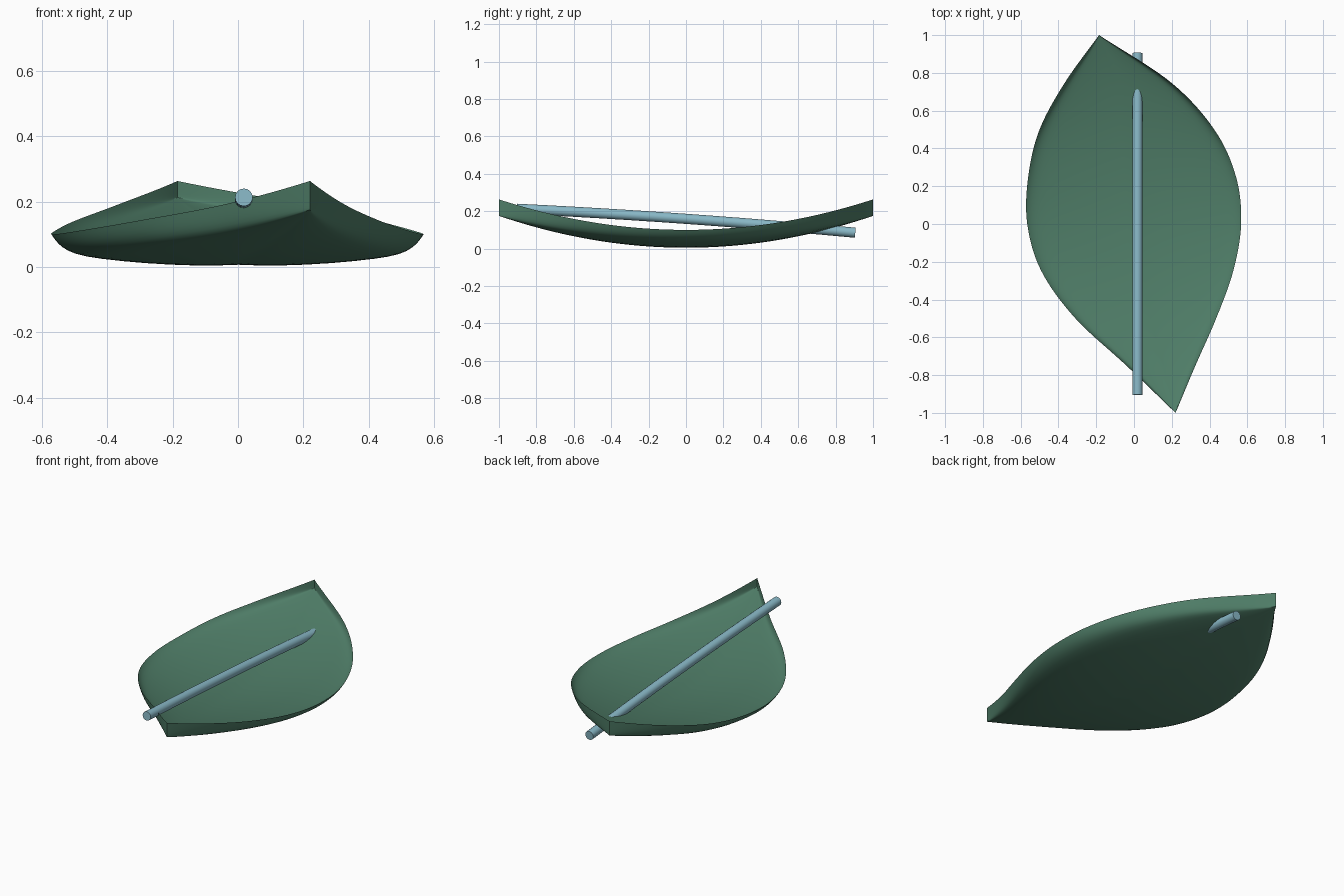
import bpy, bmesh

if "Cube" in bpy.data.objects:
    bpy.data.objects.remove(bpy.data.objects["Cube"])

# Outline half-curves: x at y = -1, -0.75 ... 1
LEFT = [.22, -.04, -.31, -.49, -.565, -.56, -.50, -.365, -.185]
RIGHT = [.22, .325, .435, .525, .567, .54, .425, .195, -.185]


def edge_x(table, y):
    # Catmull-Rom through the evenly spaced stations
    t = (y + 1) * 4
    i = min(int(t), 7)
    f = t - i
    ext = [2 * table[0] - table[1]] + table + [2 * table[-1] - table[-2]]
    a, b, c, d = ext[i:i + 4]
    return b + .5 * f * (c - a + f * (2*a - 5*b + 4*c - d + f * (3*(b - c) + d - a)))


def material(name, rgb):
    m = bpy.data.materials.new(name)
    m.diffuse_color = (*rgb, 1)
    m.use_nodes = True
    m.node_tree.nodes["Principled BSDF"].inputs["Base Color"].default_value = m.diffuse_color
    return m


def height(u, y, lift):
    # Bowed floor that turns up steeply into a thin rim
    floor = .175*y*y + .046*u*u*(1 - y*y) + .007*(1 - abs(u))**4*(1 - y*y) + lift
    rim = .1 + .163*y*y
    return floor + (rim - floor) * abs(u)**(24 if lift else 18)


# Leaf-shaped dish: outer and inner skins meeting at the rim
bm = bmesh.new()
half = [0, .07, .15, .25, .37, .5, .62, .73, .81, .87, .91, .94, .96, .975, .988, 1]
us = [-u for u in reversed(half[1:])] + half
N = 80
for lift in (0, .037):
    rows = []
    for j in range(N + 1):
        y = -1 + 2 * j / N
        xl, xr = edge_x(LEFT, y), edge_x(RIGHT, y)
        rows.append([bm.verts.new(((xl + xr)/2 + u*(xr - xl)/2, y, height(u, y, lift)))
                     for u in us])
    for r0, r1 in zip(rows, rows[1:]):
        for k in range(len(us) - 1):
            q = [r0[k], r0[k+1], r1[k+1], r1[k]]
            bm.faces.new(q if lift else q[::-1])
bmesh.ops.remove_doubles(bm, verts=bm.verts, dist=1e-5)
me = bpy.data.meshes.new("leaf_dish")
bm.to_mesh(me)
bm.free()
dish = bpy.data.objects.new("leaf_dish", me)
bpy.context.collection.objects.link(dish)
me.materials.append(material("green", (.08, .21, .14)))
bpy.context.view_layer.objects.active = dish
dish.select_set(True)
bpy.ops.object.shade_smooth_by_angle(angle=.7)

# Slightly arched round stem running through the dish
cu = bpy.data.curves.new("stem", 'CURVE')
cu.dimensions = '3D'
cu.bevel_depth = .027
cu.bevel_resolution = 6
cu.use_fill_caps = True
sp = cu.splines.new('POLY')
sp.points.add(12)
for i, p in enumerate(sp.points):
    t = i / 6 - 1
    p.co = (.018, .905 * t, .149 - .064*t + .01*(1 - t*t), 1)
    p.radius = 1
sp.use_smooth = True
stem = bpy.data.objects.new("stem", cu)
bpy.context.collection.objects.link(stem)
cu.materials.append(material("blue", (.25, .48, .57)))
